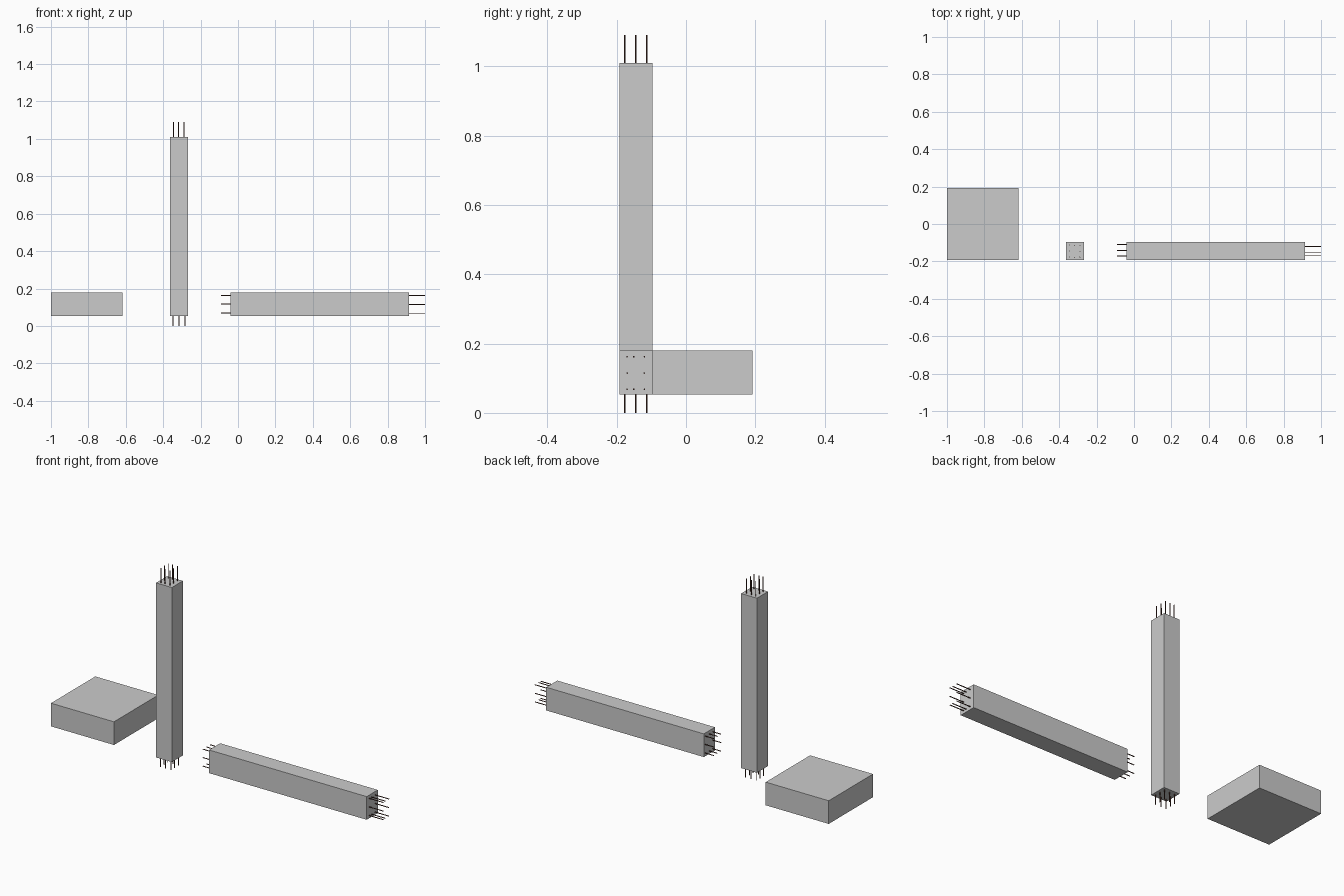
import bpy
from mathutils import Vector

if "Cube" in bpy.data.objects:
    bpy.data.objects.remove(bpy.data.objects["Cube"])

steel = bpy.data.materials.new("rusty_steel")
steel.diffuse_color = (0.09, 0.035, 0.025, 1)
steel.use_nodes = True
steel.node_tree.nodes["Principled BSDF"].inputs["Base Color"].default_value = steel.diffuse_color


def block(name, lo, hi):
    lo, hi = Vector(lo), Vector(hi)
    bpy.ops.mesh.primitive_cube_add(size=1, location=(lo + hi) / 2)
    ob = bpy.context.object
    ob.name = name
    ob.scale = hi - lo
    return ob


def bar(name, start, end, radius=0.0024):
    start, end = Vector(start), Vector(end)
    d = end - start
    bpy.ops.mesh.primitive_cylinder_add(vertices=8, radius=radius, depth=d.length,
                                        location=(start + end) / 2)
    ob = bpy.context.object
    ob.name = name
    ob.rotation_euler = d.to_track_quat('Z', 'Y').to_euler()
    ob.data.materials.append(steel)
    bpy.ops.object.shade_smooth_by_angle()


def ring(us, vs):
    # eight positions round the edge of a 3 x 3 grid
    return [(u, v) for i, u in enumerate(us) for j, v in enumerate(vs) if (i, j) != (1, 1)]


# Concrete footing, column and beam
block("footing", (-1, -0.192, 0.053), (-0.618, 0.192, 0.18))
block("column", (-0.363, -0.192, 0.053), (-0.267, -0.096, 1.01))
block("beam", (-0.041, -0.192, 0.053), (0.915, -0.096, 0.18))

# Column starter bars, bottom and top
for x, y in ring((-0.347, -0.315, -0.283), (-0.177, -0.145, -0.113)):
    bar("column_bottom_bar", (x, y, 0), (x, y, 0.06))
for x, y in ring((-0.344, -0.318, -0.289), (-0.177, -0.145, -0.113)):
    bar("column_top_bar", (x, y, 1.0), (x, y, 1.091))

# Beam bars, left and right ends
for y, z in ring((-0.172, -0.141, -0.109), (0.07, 0.117, 0.163)):
    bar("beam_left_bar", (-0.092, y, z), (-0.03, y, z))
for y, z in ring((-0.17, -0.151, -0.12), (0.068, 0.115, 0.162)):
    bar("beam_right_bar", (0.905, y, z), (1.0, y, z))
